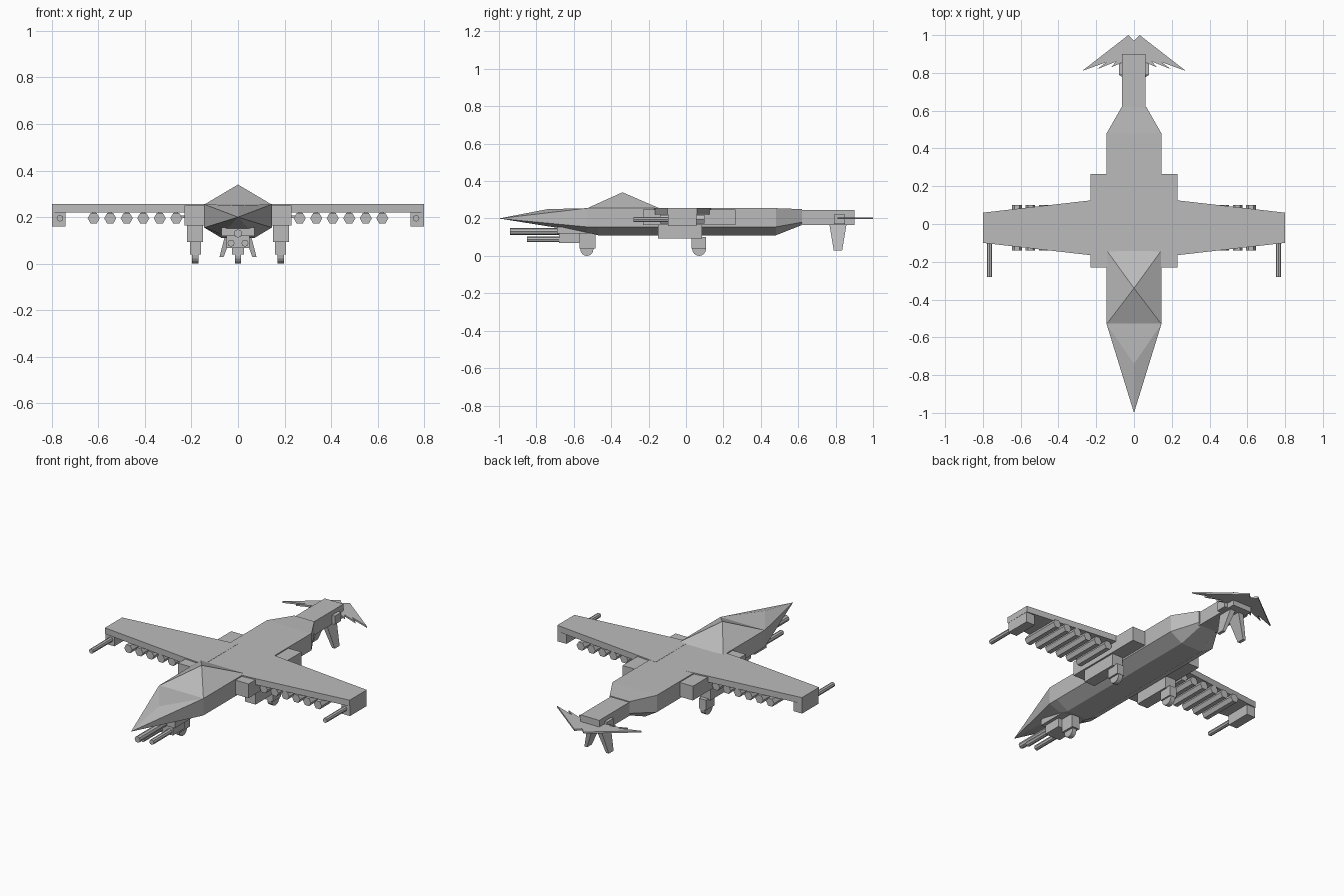
import bpy, bmesh
from math import pi, cos, sin

cube = bpy.data.objects.get("Cube")
if cube:
    bpy.data.objects.remove(cube, do_unlink=True)

grey = bpy.data.materials.new("hull grey")
grey.use_nodes = True
GREY = (0.5, 0.5, 0.5, 1)
grey.diffuse_color = GREY
grey.node_tree.nodes["Principled BSDF"].inputs["Base Color"].default_value = GREY


def make(name, verts, faces):
    """Create a flat shaded object with outward normals."""
    mesh = bpy.data.meshes.new(name)
    mesh.from_pydata(verts, [], faces)
    bm = bmesh.new()
    bm.from_mesh(mesh)
    bmesh.ops.recalc_face_normals(bm, faces=bm.faces)
    bm.to_mesh(mesh)
    bm.free()
    mesh.materials.append(grey)
    obj = bpy.data.objects.new(name, mesh)
    bpy.context.collection.objects.link(obj)
    return obj


def loft(name, rings):
    """Skin a list of equal-sized rings and cap both ends."""
    n = len(rings[0])
    verts = [p for ring in rings for p in ring]
    faces = [(r * n + i, r * n + (i + 1) % n, (r + 1) * n + (i + 1) % n, (r + 1) * n + i)
             for r in range(len(rings) - 1) for i in range(n)]
    faces += [tuple(range(n)), tuple(range(len(verts) - n, len(verts)))]
    return make(name, verts, faces)


def box(name, x, y, z):
    ring = lambda h: [(x[0], y[0], h), (x[1], y[0], h), (x[1], y[1], h), (x[0], y[1], h)]
    return loft(name, [ring(z[0]), ring(z[1])])


def rod(name, x, z, y, r, sides=8):
    """Cylinder along y."""
    return loft(name, [[(x + r * cos(2 * pi * i / sides), yy, z + r * sin(2 * pi * i / sides))
                        for i in range(sides)] for yy in y])


def wheel(name, x, y, r, half):
    """Cylinder along x standing on the ground."""
    return loft(name, [[(xx, y + r * cos(pi * i / 8), r + r * sin(pi * i / 8))
                        for i in range(16)] for xx in (x - half, x + half)])


def section(y, w, top, mid, b, bot):
    return [(-w, y, top), (w, y, top), (w, y, mid), (b, y, bot), (-b, y, bot), (-w, y, mid)]


# Fuselage from shoulder to tail boom
shoulder = section(-0.53, 0.145, 0.255, 0.155, 0.07, 0.125)
loft("fuselage", [
    shoulder,
    section(-0.47, 0.145, 0.255, 0.155, 0.07, 0.11),
    section(0.48, 0.145, 0.255, 0.155, 0.07, 0.11),
    section(0.62, 0.065, 0.25, 0.18, 0.05, 0.165),
])
box("tail_boom", (-0.063, 0.06), (0.61, 0.9), (0.165, 0.245))

# Pointed nose with a raised upper ridge
make("nose", shoulder + [(0, -1, 0.2), (0, -0.74, 0.25)],
     [(0, 1, 7), (0, 7, 6), (7, 1, 6), (1, 2, 6), (2, 3, 6), (3, 4, 6), (4, 5, 6),
      (5, 0, 6), (0, 1, 2, 3, 4, 5)])

# Pyramid canopy
make("canopy", [(-0.145, -0.53, 0.254), (0.145, -0.53, 0.254), (0.145, -0.14, 0.254),
                (-0.145, -0.14, 0.254), (0, -0.34, 0.34)],
     [(0, 1, 4), (1, 2, 4), (2, 3, 4), (3, 0, 4), (0, 1, 2, 3)])

# Chin gun mount and nose gear
box("chin_mount", (-0.07, 0.07), (-0.69, -0.5), (0.12, 0.155))
rod("chin_gun", 0, 0.13, (-0.94, -0.65), 0.018)
box("chin_turret", (-0.05, 0.05), (-0.68, -0.57), (0.068, 0.125))
for side, s in (("left", 1), ("right", -1)):
    rod(side + "_chin_gun", s * 0.03, 0.088, (-0.85, -0.6), 0.015)
box("nose_gear_leg", (-0.025, 0.025), (-0.57, -0.485), (0.04, 0.13))
wheel("nose_wheel", 0, -0.53, 0.035, 0.013)

# Feathered tail plane outline, right half of the plan
feathers = [(0.03, 1), (0.275, 0.81), (0.145, 0.857), (0.195, 0.82), (0.095, 0.86),
            (0.12, 0.83), (0.05, 0.86)]

for side, s in (("left", 1), ("right", -1)):
    # Tapered wing
    plan = [(0.1, -0.175), (0.23, -0.165), (0.8, -0.1), (0.8, 0.06), (0.23, 0.125), (0.1, 0.14)]
    loft(side + "_wing", [[(s * x, y, z) for x, y in plan] for z in (0.22, 0.256)])

    # Side sponson and main gear
    box(side + "_sponson", (s * 0.14, s * 0.23), (-0.23, 0.265), (0.165, 0.249))
    box(side + "_gear_bay", (s * 0.15, s * 0.22), (-0.15, 0.085), (0.094, 0.167))
    box(side + "_gear_leg", (s * 0.16, s * 0.207), (0.03, 0.108), (0.04, 0.1))
    wheel(side + "_main_wheel", s * 0.183, 0.07, 0.037, 0.014)

    # Underwing stores
    for i in range(6):
        x = s * (0.265 + i * 0.071)
        rod(f"{side}_store_{i + 1}", x, 0.195, (-0.14, 0.1), 0.026, 6)
        box(f"{side}_pylon_{i + 1}", (x - 0.008, x + 0.008), (-0.08, 0.06), (0.205, 0.225))

    # Wingtip pod and gun
    box(side + "_tip_pod", (s * 0.742, s * 0.799), (-0.095, 0.057), (0.16, 0.222))
    rod(side + "_tip_gun", s * 0.765, 0.195, (-0.28, -0.08), 0.014)

    # Tail plane half and splayed ventral fin
    outline = [(0, 0.97)] + feathers + [(0, 0.86)]
    loft(side + "_tail_plane", [[(s * x, y, z) for x, y in outline] for z in (0.196, 0.206)])
    loft(side + "_tail_fin", [
        [(s * x0, y0, z), (s * x1, y0, z), (s * x1, y1, z), (s * x0, y1, z)]
        for x0, x1, y0, y1, z in ((0.005, 0.04, 0.765, 0.86, 0.18),
                                  (0.062, 0.08, 0.79, 0.835, 0.028))])
    box(side + "_fin_root", (s * 0.05, s * 0.08), (0.79, 0.85), (0.17, 0.22))
